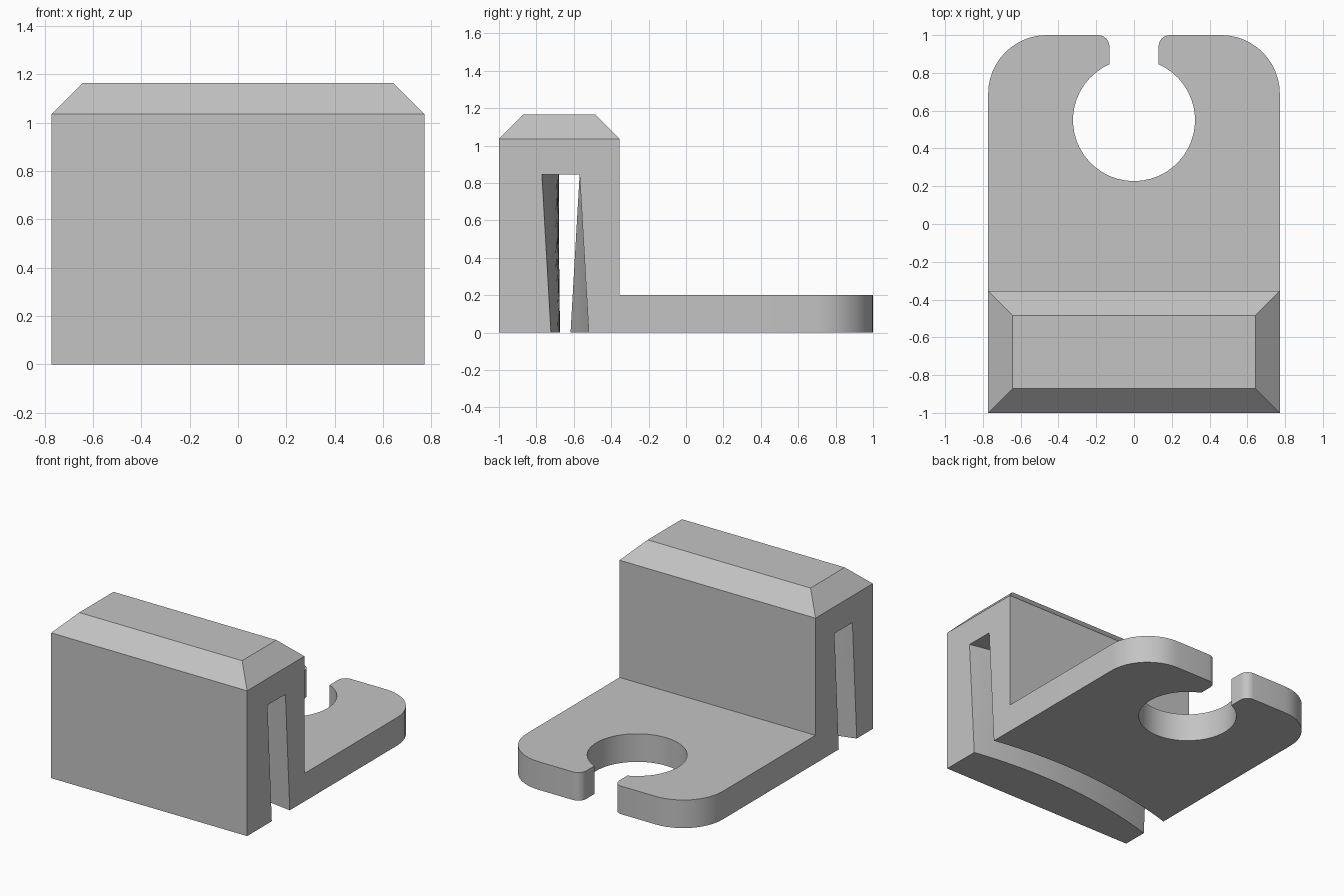
import bpy, bmesh, math
from mathutils import Vector

cube = bpy.data.objects.get("Cube")
if cube:
    bpy.data.objects.remove(cube, do_unlink=True)

HALF = 0.772      # half width
STEP = -0.355     # back of the clip block

grey = bpy.data.materials.new("plain grey")
grey.use_nodes = True
grey.diffuse_color = (0.55, 0.55, 0.55, 1)
grey.node_tree.nodes["Principled BSDF"].inputs["Base Color"].default_value = (0.55, 0.55, 0.55, 1)


def loft(name, rings):
    """Closed solid through rings of points with equal counts."""
    bm = bmesh.new()
    rows = [[bm.verts.new(p) for p in ring] for ring in rings]
    n = len(rows[0])
    for low, high in zip(rows, rows[1:]):
        for i in range(n):
            j = (i + 1) % n
            bm.faces.new((low[i], low[j], high[j], high[i]))
    bm.faces.new(rows[0][::-1])
    bm.faces.new(rows[-1])
    bmesh.ops.recalc_face_normals(bm, faces=bm.faces)
    mesh = bpy.data.meshes.new(name)
    bm.to_mesh(mesh)
    bm.free()
    mesh.materials.append(grey)
    obj = bpy.data.objects.new(name, mesh)
    bpy.context.collection.objects.link(obj)
    return obj


def arc(cx, cy, r, start, end, steps):
    angles = [math.radians(start + (end - start) * i / steps) for i in range(steps + 1)]
    return [(cx + r * math.cos(a), cy + r * math.sin(a)) for a in angles]


def rectangle(inset, z):
    x, y0, y1 = HALF - inset, -1 + inset, STEP - inset
    return [(-x, y0, z), (x, y0, z), (x, y1, z), (-x, y1, z)]


def combine(target, tool, operation):
    mod = target.modifiers.new(operation.title(), "BOOLEAN")
    mod.operation, mod.object, mod.solver = operation, tool, "EXACT"
    bpy.context.view_layer.objects.active = target
    bpy.ops.object.modifier_apply(modifier=mod.name)
    bpy.data.objects.remove(tool, do_unlink=True)


# Clip block with chamfered top
clip = loft("clip_bracket", [rectangle(0, 0), rectangle(0, 1.035), rectangle(0.13, 1.165)])

# Flat plate: rounded corners, open ring with rounded lips
corner, hole, gap, lip = 0.31, 0.323, 0.13, 0.06
mouth = 90 - math.degrees(math.asin(gap / hole))
right = [(HALF, STEP)]
right += arc(HALF - corner, 1 - corner, corner, 0, 90, 12)
right += arc(gap + lip, 1 - lip, lip, 90, 180, 6)
right += arc(0, 0.55, hole, mouth, -90, 20)
outline = right + [(-x, y) for x, y in right[-2::-1]]
plate = loft("plate", [[(x, y, z) for x, y in outline] for z in (0, 0.2)])
combine(clip, plate, "UNION")


# Bowed, twisted slot open at both ends and underneath
def slot_ring(z):
    twist = 0.063 * (0.845 - z) / 0.845
    xs = [-0.8 + 1.6 * i / 24 for i in range(25)]
    front = [(x, -0.68 - 0.152 * x * x + twist * x, z) for x in xs]
    return front + [(x, y + 0.202, z) for x, y, z in reversed(front)]


slot = loft("slot_cutter", [slot_ring(z) for z in (-0.05, 0.25, 0.55, 0.845)])
slot.hide_render = True
combine(clip, slot, "DIFFERENCE")

bpy.ops.object.select_all(action="DESELECT")
clip.select_set(True)
bpy.context.view_layer.objects.active = clip
bpy.ops.object.shade_smooth_by_angle(angle=math.radians(25))
